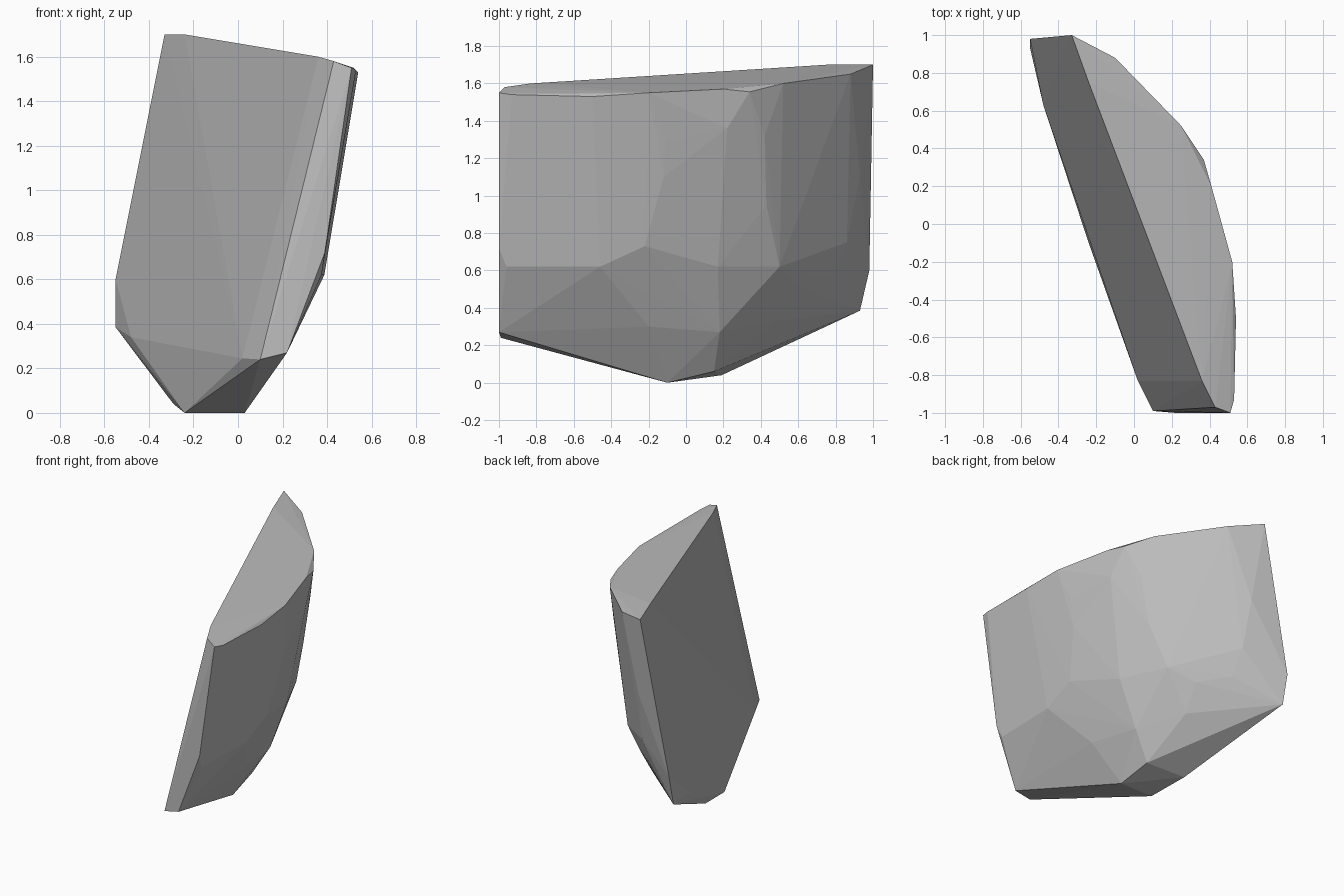
import bpy
import bmesh

# Rim of the top facet, from the back corner round the outer side to the front
top_rim = [
    (-0.33, 1.0, 1.70), (-0.10, 0.88, 1.65), (0.25, 0.52, 1.60),
    (0.37, 0.34, 1.555), (0.41, 0.20, 1.57), (0.52, -0.20, 1.55),
    (0.54, -0.50, 1.53), (0.53, -0.93, 1.54), (0.51, -1.0, 1.55),
    (0.43, -0.97, 1.58), (0.36, -0.83, 1.60), (-0.24, 0.75, 1.70),
]
# Lower corners of the broad split face and the narrow front end
split_face = [
    (-0.55, 0.98, 0.60), (-0.55, 0.93, 0.385), (-0.48, 0.63, 0.34),
    (0.02, -0.83, 0.245), (0.10, -0.99, 0.24), (0.22, -1.0, 0.27),
    (0.39, -1.0, 0.72),
]
# Chipped bulge on the outer side
outer_bulge = [
    (0.465, -0.11, 1.29), (0.395, 0.22, 1.36), (0.29, 0.42, 1.32),
    (0.44, -0.12, 1.10), (0.31, 0.20, 0.935), (0.225, 0.43, 0.95),
    (0.39, -0.22, 0.73), (0.27, 0.17, 0.62), (0.12, 0.50, 0.62),
    (0.388, -0.46, 0.62), (0.375, -0.96, 0.62), (-0.05, 0.60, 0.52),
    (-0.23, 0.77, 0.56), (-0.25, 0.86, 0.75), (-0.27, 0.93, 1.11),
    (0.21, -0.20, 0.30), (0.135, 0.18, 0.27), (-0.06, 0.48, 0.33),
]
# Small resting facet underneath
base = [(-0.24, -0.10, 0.0), (0.03, -0.10, 0.0),
        (0.01, 0.15, 0.06), (-0.29, 0.19, 0.04)]

# Wrap the chip corners in a convex shell
bm = bmesh.new()
for p in top_rim + split_face + outer_bulge + base:
    bm.verts.new(p)
hull = bmesh.ops.convex_hull(bm, input=bm.verts[:])
loose = {g for g in hull["geom_interior"] + hull["geom_unused"]
         if isinstance(g, bmesh.types.BMVert)}
bmesh.ops.delete(bm, geom=list(loose), context='VERTS')
bmesh.ops.recalc_face_normals(bm, faces=bm.faces[:])

mesh = bpy.data.meshes.new("rock_shard")
bm.to_mesh(mesh)
bm.free()
rock = bpy.data.objects.new("rock_shard", mesh)
bpy.context.collection.objects.link(rock)

# Plain stone colour
stone = bpy.data.materials.new("stone_grey")
stone.diffuse_color = (0.5, 0.5, 0.5, 1)
mesh.materials.append(stone)
